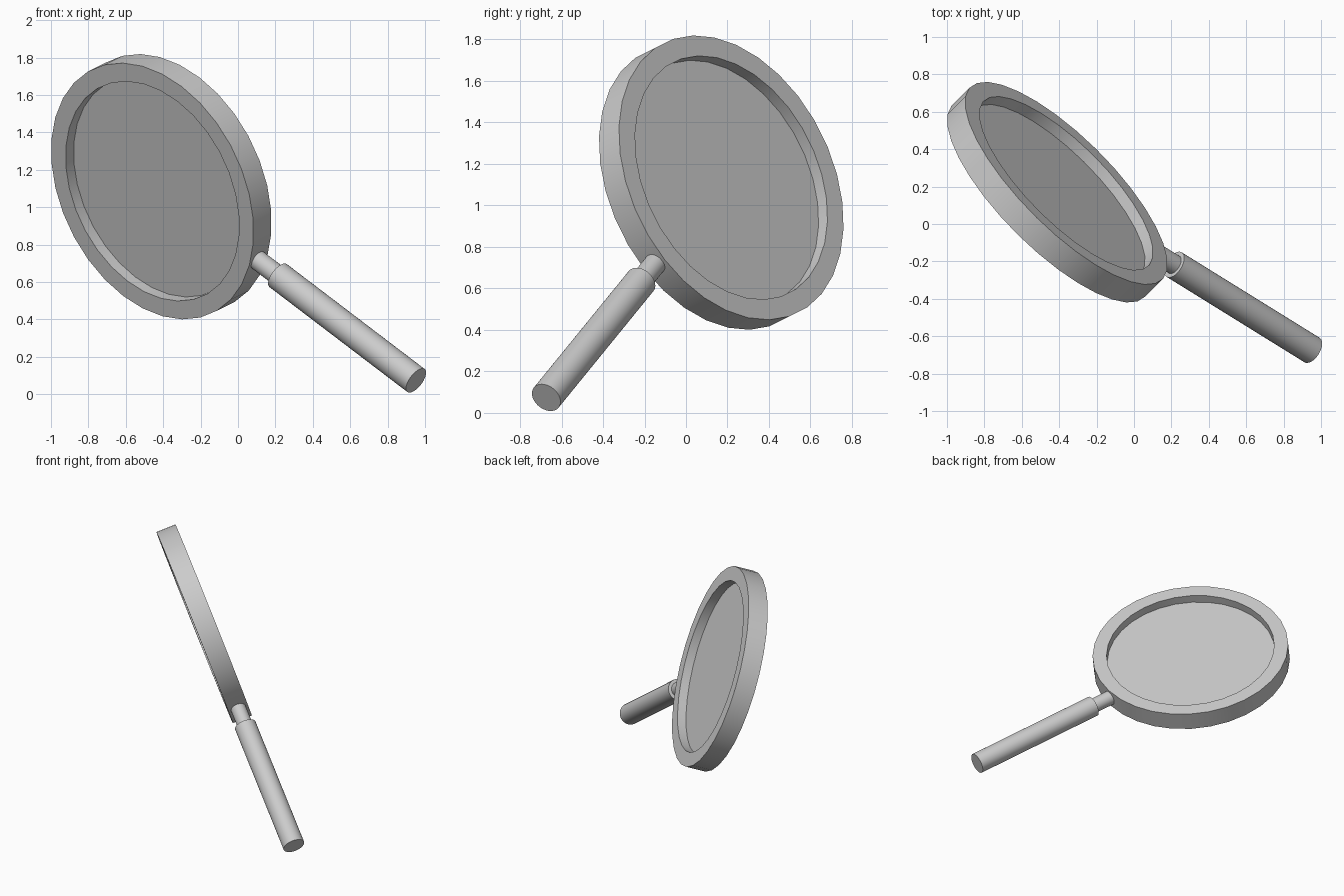
import bpy, bmesh, math
from mathutils import Vector, Matrix

cube = bpy.data.objects.get("Cube")
if cube:
    bpy.data.objects.remove(cube, do_unlink=True)

# Tilted frame: local x runs down the handle, local z is the lens axis
axis = Vector((2, 2, 1)).normalized()
along = Vector((0.71, -0.446, -0.545))
along = (along - axis * along.dot(axis)).normalized()
side = axis.cross(along)
frame = Matrix((along, side, axis)).transposed().to_4x4()
frame.translation = (-0.41, 0.17, 1.11)

grey = bpy.data.materials.new("plain grey")
grey.use_nodes = True
grey.diffuse_color = (0.6, 0.6, 0.6, 1)
grey.node_tree.nodes["Principled BSDF"].inputs["Base Color"].default_value = (0.6, 0.6, 0.6, 1)


def lathe(name, profile, sides, closed=False, along_handle=False):
    """Turn a (radius, height) profile around the lens axis or the handle axis."""
    bm = bmesh.new()
    rings = []
    for r, h in profile:
        ring = []
        for i in range(sides):
            a = math.tau * i / sides
            c, s = r * math.cos(a), r * math.sin(a)
            ring.append(bm.verts.new((h, c, s) if along_handle else (c, s, h)))
        rings.append(ring)
    pairs = list(zip(rings, rings[1:]))
    if closed:
        pairs.append((rings[-1], rings[0]))
    else:
        bm.faces.new(rings[0])
        bm.faces.new(rings[-1])
    for a, b in pairs:
        for i in range(sides):
            j = (i + 1) % sides
            bm.faces.new((a[i], a[j], b[j], b[i]))
    bmesh.ops.recalc_face_normals(bm, faces=bm.faces)
    mesh = bpy.data.meshes.new(name)
    bm.to_mesh(mesh)
    bm.free()
    mesh.materials.append(grey)
    obj = bpy.data.objects.new(name, mesh)
    obj.matrix_world = frame
    bpy.context.collection.objects.link(obj)
    bpy.ops.object.select_all(action="DESELECT")
    obj.select_set(True)
    bpy.context.view_layer.objects.active = obj
    bpy.ops.object.shade_smooth_by_angle(angle=math.radians(30))
    return obj


# Round frame with a square section, and the thin lens inside it
outer, inner, half = 0.727, 0.623, 0.072
lathe("lens_frame", [(outer, -half), (outer, half), (inner, half), (inner, -half)], 32, closed=True)
lathe("lens", [(inner + 0.01, -0.008), (inner + 0.01, 0.008)], 32)

# Narrow neck and thicker grip
lathe("neck", [(0.054, 0.69), (0.054, 0.9)], 32, along_handle=True)
lathe("grip", [(0.077, 0.875), (0.077, 1.908)], 32, along_handle=True)
